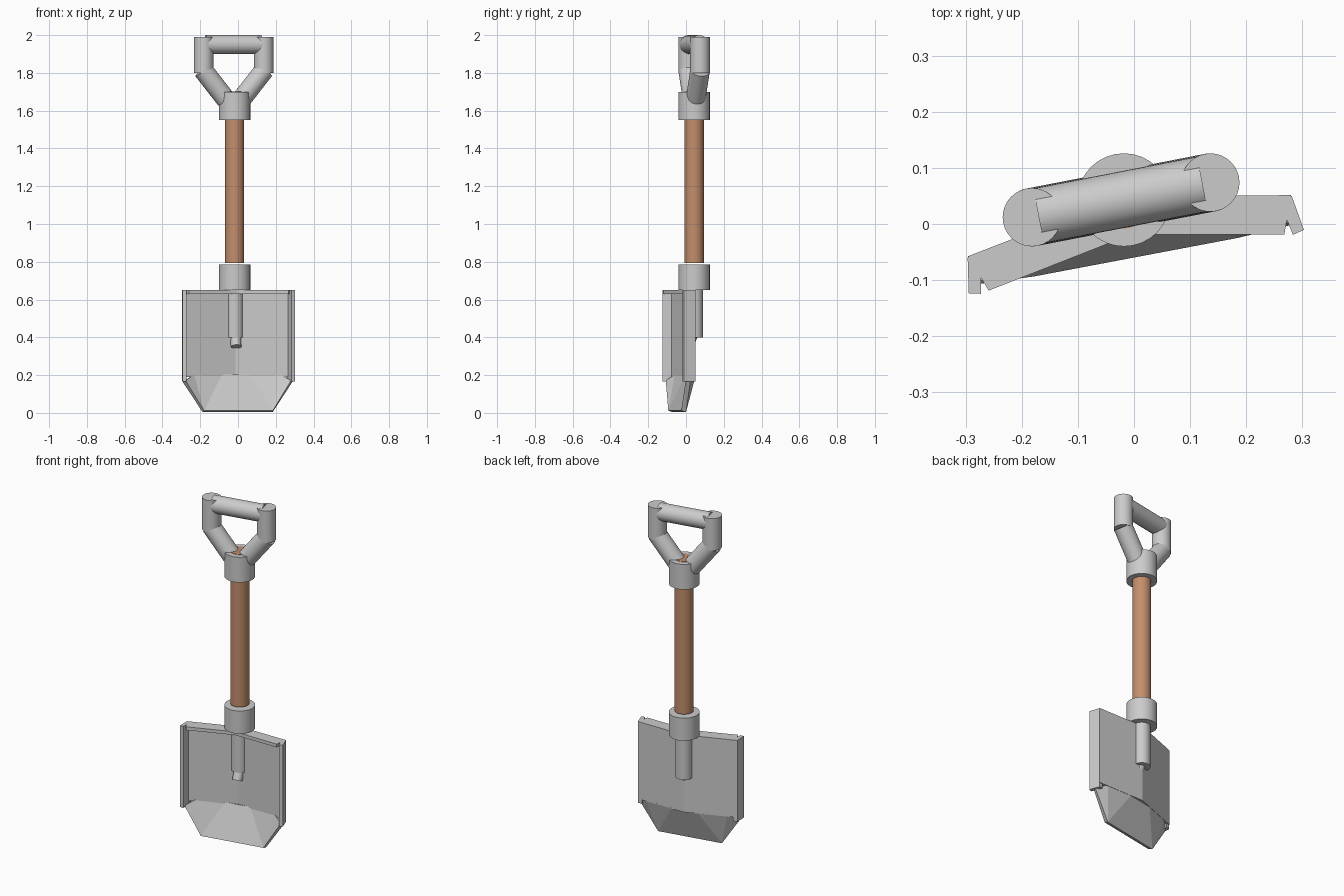
import bpy, bmesh, math
from mathutils import Vector, Matrix

if "Cube" in bpy.data.objects:
    bpy.data.objects.remove(bpy.data.objects["Cube"])

CX, CY = -0.018, 0.043             # shaft axis
BLADE = Matrix.Translation((CX, 0.05, 0)) @ Matrix.Rotation(math.radians(10.7), 4, 'Z')
GRIP = Matrix.Translation((CX - 0.005, CY, 0)) @ Matrix.Rotation(math.radians(11), 4, 'Z')


def finish(name, bm, smooth=False):
    bmesh.ops.recalc_face_normals(bm, faces=bm.faces[:])
    me = bpy.data.meshes.new(name)
    bm.to_mesh(me)
    bm.free()
    ob = bpy.data.objects.new(name, me)
    bpy.context.collection.objects.link(ob)
    if smooth:
        bpy.ops.object.select_all(action='DESELECT')
        ob.select_set(True)
        bpy.context.view_layer.objects.active = ob
        bpy.ops.object.shade_smooth_by_angle(angle=math.radians(35))
    return ob


def tube(name, a, b, r, m=Matrix()):
    a, b = m @ Vector(a), m @ Vector(b)
    d = b - a
    bm = bmesh.new()
    bmesh.ops.create_cone(bm, cap_ends=True, segments=32, radius1=r, radius2=r, depth=d.length)
    rot = d.to_track_quat('Z', 'Y').to_matrix().to_4x4()
    bm.transform(Matrix.Translation((a + b) / 2) @ rot)
    return finish(name, bm, True)


def prism(name, outline, z0, z1):
    bm = bmesh.new()
    lo = [bm.verts.new(BLADE @ Vector((x, y, z0))) for x, y in outline]
    hi = [bm.verts.new(BLADE @ Vector((x, y, z1))) for x, y in outline]
    bm.faces.new(lo)
    bm.faces.new(hi)
    n = len(outline)
    for i in range(n):
        j = (i + 1) % n
        bm.faces.new((lo[i], lo[j], hi[j], hi[i]))
    return finish(name, bm)


# Wooden shaft
wood = bpy.data.materials.new("wood")
wood.diffuse_color = (0.55, 0.27, 0.15, 1)
wood.use_nodes = True
wood.node_tree.nodes["Principled BSDF"].inputs["Base Color"].default_value = wood.diffuse_color
shaft = tube("shaft", (CX, CY, 0.793), (CX, CY, 1.702), 0.051)
shaft.data.materials.append(wood)

# Collars, blade socket and its bent tip
tube("lower_collar", (CX, CY, 0.65), (CX, CY, 0.785), 0.083)
tube("upper_collar", (CX, CY, 1.55), (CX, CY, 1.70), 0.083)
tube("socket", (CX, CY, 0.40), (CX, CY, 0.66), 0.047)
tube("socket_tip", (CX + 0.003, 0.044, 0.43), (CX + 0.008, 0.008, 0.35), 0.028)

# Handle: cross bar, two uprights and two angled arms
tube("grip_bar", (-0.15, 0, 1.95), (0.148, 0, 1.95), 0.05, GRIP)
for s, side in ((-1, "left"), (1, "right")):
    tube(side + "_upright", (s * 0.162, 0, 1.80), (s * 0.162, 0, 1.99), 0.052, GRIP)
    tube(side + "_arm", (s * 0.165, 0, 1.815), (s * 0.042, 0, 1.66), 0.052, GRIP)

# Blade: bent back panel with folded top and side rims
for s, side in ((-1, "left"), (1, "right")):
    prism(side + "_panel", [(0, 0), (s * .293, -.054), (s * .287, -.080), (0, -.027)], 0.19, 0.635)
    prism(side + "_top_rim", [(0, 0), (s * .293, -.054), (s * .268, -.121), (0, -.07)], 0.63, 0.65)
    prism(side + "_side_rim", [(s * .294, -.056), (s * .304, -.119), (s * .283, -.124), (s * .270, -.055)],
          0.165, 0.65)

# Scoop: faceted shell curving forward to the cutting edge
bm = bmesh.new()
pts = {}
for s in (-1, 1):
    for k, co in enumerate(((.075, -.026, .2), (.235, -.056, .2), (.290, -.095, .168), (.187, -.099, .008))):
        pts[s, k] = bm.verts.new(BLADE @ Vector((s * co[0], co[1], co[2])))
    bm.faces.new([pts[s, k] for k in ((0, 1, 3) if s > 0 else (3, 1, 0))])
    bm.faces.new([pts[s, k] for k in ((1, 2, 3) if s > 0 else (3, 2, 1))])
bm.faces.new((pts[-1, 0], pts[1, 0], pts[1, 3], pts[-1, 3]))
scoop = finish("scoop", bm)
sol = scoop.modifiers.new("thickness", 'SOLIDIFY')
sol.thickness = 0.026
sol.offset = 0
